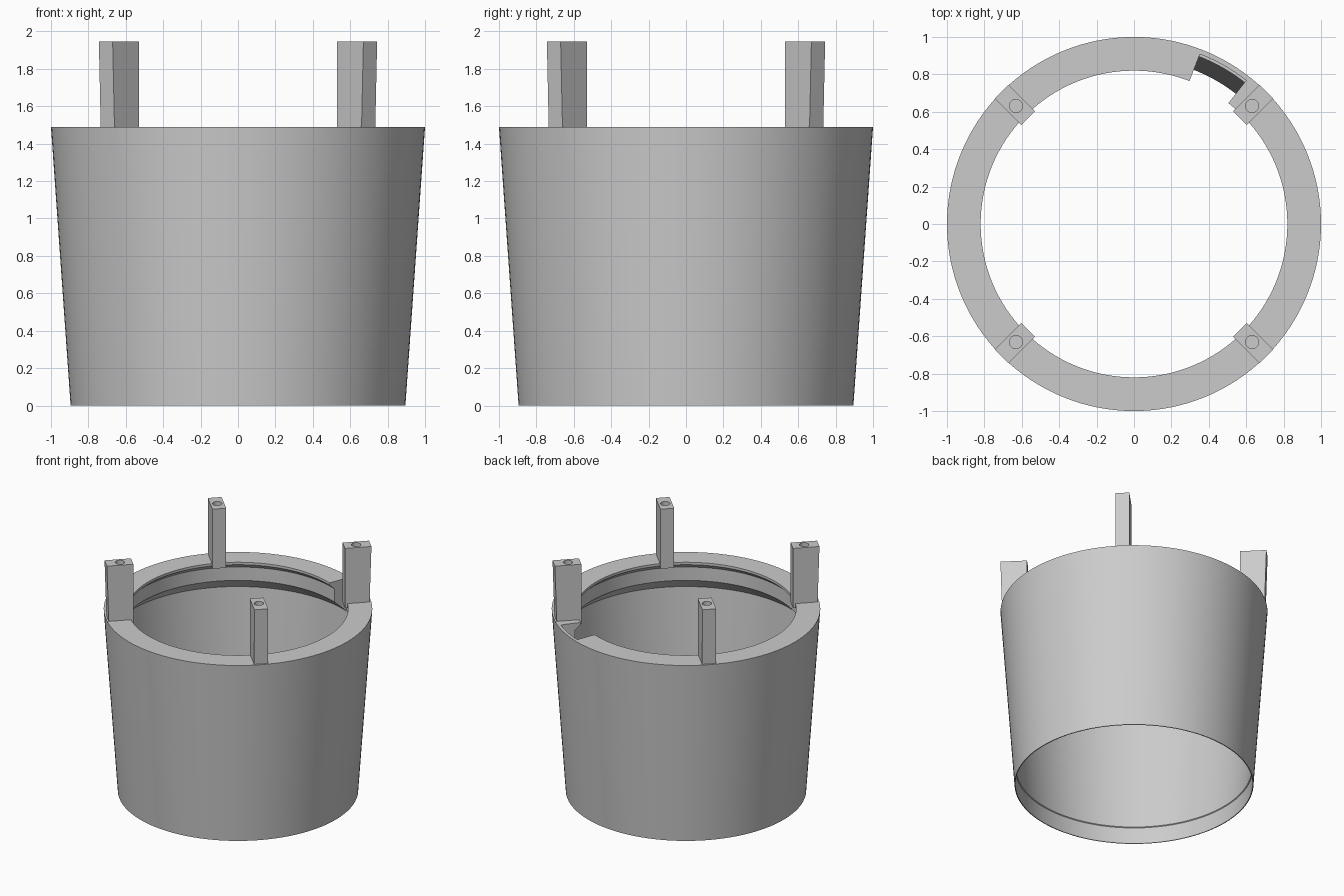
import bpy, bmesh, math
from mathutils import Matrix, Vector

if "Cube" in bpy.data.objects:
    bpy.data.objects.remove(bpy.data.objects["Cube"], do_unlink=True)

grey = bpy.data.materials.new("plain grey")
grey.use_nodes = True
colour = (0.6, 0.6, 0.6, 1)
grey.diffuse_color = colour
grey.node_tree.nodes["Principled BSDF"].inputs["Base Color"].default_value = colour


def make_object(name, bm):
    bmesh.ops.recalc_face_normals(bm, faces=bm.faces)
    mesh = bpy.data.meshes.new(name)
    bm.to_mesh(mesh)
    bm.free()
    mesh.materials.append(grey)
    obj = bpy.data.objects.new(name, mesh)
    bpy.context.collection.objects.link(obj)
    return obj


def lathe(name, profile, start=0, sweep=360, steps=128):
    """Sweep a closed (radius, height) profile around z, in degrees."""
    bm = bmesh.new()
    full = sweep == 360
    rings = []
    for i in range(steps if full else steps + 1):
        a = math.radians(start + sweep * i / steps)
        rings.append([bm.verts.new((r * math.cos(a), r * math.sin(a), z)) for r, z in profile])
    n = len(profile)
    for i in range(steps):
        a, b = rings[i], rings[(i + 1) % len(rings)]
        for j in range(n):
            k = (j + 1) % n
            bm.faces.new((a[j], b[j], b[k], a[k]))
    if not full:
        bm.faces.new(rings[0])
        bm.faces.new(rings[-1])
    return make_object(name, bm)


def cut(obj, cutter):
    """Subtract the cutter, bake the result and remove the cutter."""
    cutter.hide_render = True
    mod = obj.modifiers.new("cut", 'BOOLEAN')
    mod.operation = 'DIFFERENCE'
    mod.solver = 'EXACT'
    mod.object = cutter
    graph = bpy.context.evaluated_depsgraph_get()
    baked = bpy.data.meshes.new_from_object(obj.evaluated_get(graph))
    obj.modifiers.clear()
    obj.data = baked
    bpy.data.objects.remove(cutter, do_unlink=True)


def smooth(obj):
    bpy.ops.object.select_all(action='DESELECT')
    obj.select_set(True)
    bpy.context.view_layer.objects.active = obj
    bpy.ops.object.shade_smooth_by_angle(angle=math.radians(25))


# Tapered thin shell with a thick, undercut top rim and a small step at its foot
RIM = 1.49
shell = lathe("tapered_shell", [
    (0.895, 0), (1.0, RIM), (0.82, RIM), (0.82, 1.47), (0.865, 1.43),
    (0.865, 1.32), (0.971, 1.22), (0.884, 0.14), (0.89, 0.135), (0.888, 0)])

# Entry slot through the rim
slot = lathe("slot_cutter", [(0.7, 1.23), (0.974, 1.23), (0.974, 1.7), (0.7, 1.7)],
             start=52, sweep=16.8, steps=12)
cut(shell, slot)
smooth(shell)

# Four upright posts on the diagonals, each with a hole in its top
BOTTOM, TOP = 1.455, 1.945
for name, angle in (("back_left_post", 45), ("back_right_post", 135),
                    ("front_right_post", 225), ("front_left_post", 315)):
    turn = Matrix.Rotation(math.radians(angle), 4, 'Z')
    bm = bmesh.new()
    bmesh.ops.create_cube(bm, size=1)
    for v in bm.verts:
        upper, outer = v.co.z > 0, v.co.x > 0
        x = (1.0 if upper else 0.985) if outer else 0.8
        v.co = Vector((x, v.co.y * 0.104, TOP if upper else BOTTOM))
    bm.transform(turn)
    post = make_object(name, bm)

    bm = bmesh.new()
    bmesh.ops.create_cone(bm, cap_ends=True, segments=32, radius1=0.035, radius2=0.035, depth=0.5,
                          matrix=turn @ Matrix.Translation((0.893, 0, TOP)))
    cut(post, make_object("hole_cutter", bm))
    smooth(post)
